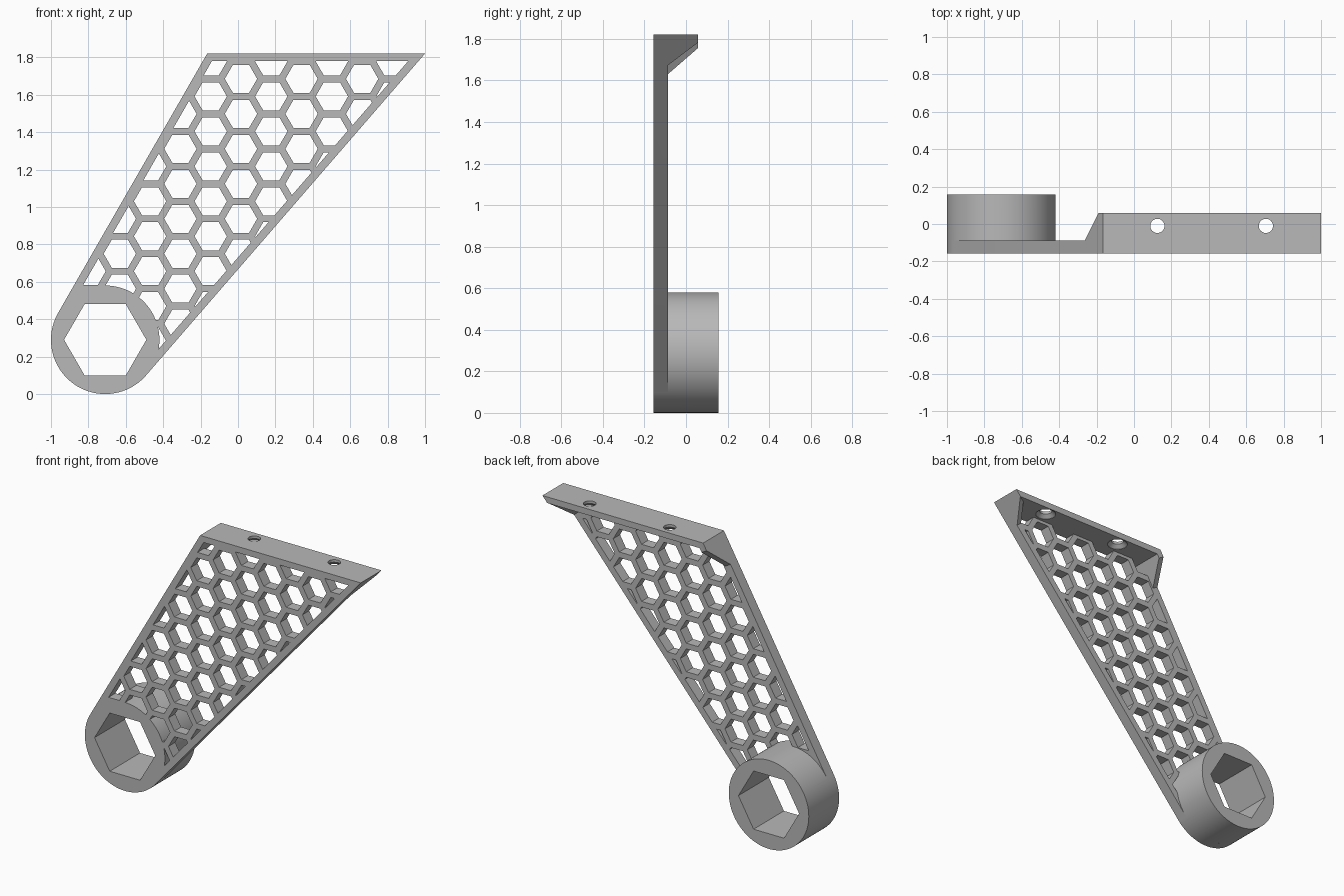
import bpy, bmesh, math
from mathutils import Vector

cube = bpy.data.objects.get("Cube")
if cube:
    bpy.data.objects.remove(cube)

FRONT, PLATE_BACK, FLANGE_BACK, RING_BACK = -0.157, -0.087, 0.058, 0.157
TOP, RIM, BORDER = 1.82, 0.04, 0.042
CENTER, RADIUS, BORE = Vector((-0.71, 0.29)), 0.29, 0.22
CORNERS = [Vector((-0.165, TOP)), Vector((1.0, TOP))]

grey = bpy.data.materials.new("grey plastic")
grey.use_nodes = True
color = (0.48, 0.48, 0.48, 1)
grey.diffuse_color = color
grey.node_tree.nodes["Principled BSDF"].inputs["Base Color"].default_value = color


def finish(name, bm):
    bmesh.ops.recalc_face_normals(bm, faces=bm.faces)
    mesh = bpy.data.meshes.new(name)
    bm.to_mesh(mesh)
    bm.free()
    mesh.materials.append(grey)
    obj = bpy.data.objects.new(name, mesh)
    bpy.context.collection.objects.link(obj)
    return obj


def loft(bm, a, b):
    """Closed solid between two matching loops."""
    a, b = [bm.verts.new(p) for p in a], [bm.verts.new(p) for p in b]
    bm.faces.new(a)
    bm.faces.new(b[::-1])
    for i in range(len(a)):
        j = (i + 1) % len(a)
        bm.faces.new((a[i], b[i], b[j], a[j]))


def prisms(name, outlines, y0, y1):
    bm = bmesh.new()
    for pts in outlines:
        loft(bm, [(p[0], y0, p[1]) for p in pts], [(p[0], y1, p[1]) for p in pts])
    return finish(name, bm)


def arc(c, r, a0, a1, n):
    angles = [a0 + (a1 - a0) * i / n for i in range(n + 1)]
    return [c + r * Vector((math.cos(a), math.sin(a))) for a in angles]


def ngon(c, r, n):
    return arc(c, r, 0, math.tau, n)[:-1]


def clip(poly, point, normal):
    """Keep the part of a polygon on the normal's side of a line."""
    out = []
    for i, p in enumerate(poly):
        q = poly[(i + 1) % len(poly)]
        dp, dq = (p - point).dot(normal), (q - point).dot(normal)
        if dp >= 0:
            out.append(p)
        if dp * dq < 0:
            out.append(p.lerp(q, dp / (dp - dq)))
    return out


def area(poly):
    return abs(sum(p.cross(poly[i - 1]) for i, p in enumerate(poly))) / 2 if len(poly) > 2 else 0


def combine(target, other, operation):
    mod = target.modifiers.new(operation, "BOOLEAN")
    mod.operation, mod.solver, mod.object = operation, "EXACT", other
    other.hide_render = True


# Plate outline: two top corners joined by tangents to the round end
angles = []
for corner, side in zip(CORNERS, (1, -1)):
    v = corner - CENTER
    angles.append(math.atan2(v.y, v.x) + side * math.acos(RADIUS / v.length))
outline = arc(CENTER, RADIUS, angles[0], angles[1] + math.tau, 40) + CORNERS[::-1]
bracket = prisms("bracket", [outline], FRONT, PLATE_BACK)

# Sloping side edges: corner, direction down the edge, inward normal
edges = []
for corner, a in zip(CORNERS, angles):
    inward = -Vector((math.cos(a), math.sin(a)))
    down = Vector((-inward.y, inward.x))
    edges.append((corner, down if down.y < 0 else -down, inward))

# Honeycomb openings trimmed by the border
PITCH = 0.187
cells = []
for col in range(-7, 7):
    for row in range(-1, 11):
        c = Vector((0.016 + col * PITCH * math.sqrt(0.75),
                    1.685 + PITCH * (1 - row - (col % 2) / 2)))
        if (c - CENTER).length < 0.19:
            continue
        cell = ngon(c, 0.0865, 6)
        for corner, down, inward in edges:
            cell = clip(cell, corner + inward * BORDER, inward)
        cell = clip(cell, Vector((0, TOP - RIM)), Vector((0, -1)))
        if area(cell) > 0.0002:
            cells.append(cell)
combine(bracket, prisms("honeycomb_cutter", cells, FRONT - 0.1, 0), "DIFFERENCE")

# Deep round socket
combine(bracket, prisms("socket", [ngon(CENTER, RADIUS, 96)], FRONT, RING_BACK), "UNION")

# Mounting flange along the top
slab = clip(outline, Vector((0, TOP - RIM)), Vector((0, 1)))
combine(bracket, prisms("flange", [slab], FRONT, FLANGE_BACK), "UNION")

# Gusset wall at each end of the flange, sloping along the plate edge
for name, (corner, down, inward) in zip(("right_gusset", "left_gusset"), edges):
    y0, tip = PLATE_BACK - 0.03, 0.05
    loops = []
    for offset in (0, BORDER):
        start = corner + inward * offset
        top = -inward.y * offset / down.y
        profile = [(top, y0), (top, FLANGE_BACK), (tip, FLANGE_BACK),
                   (tip + FLANGE_BACK - y0, y0)]
        pts = [(start + down * s, y) for s, y in profile]
        loops.append([(p.x, y, p.y) for p, y in pts])
    bm = bmesh.new()
    loft(bm, *loops)
    combine(bracket, finish(name, bm), "UNION")

# Hexagonal bore through the socket
combine(bracket, prisms("bore_cutter", [ngon(CENTER, BORE, 6)], -0.3, 0.3), "DIFFERENCE")

# Screw holes, countersunk from below
for i, x in enumerate((0.125, 0.705)):
    bm = bmesh.new()
    rings = []
    for r, z in ((0.062, 1.77), (0.062, 1.782), (0.038, 1.803), (0.038, 1.85)):
        rings.append([bm.verts.new((x + p.x, p.y - 0.01, z)) for p in ngon(Vector((0, 0)), r, 32)])
    for lower, upper in zip(rings, rings[1:]):
        for k in range(32):
            bm.faces.new((lower[k - 1], lower[k], upper[k], upper[k - 1]))
    bm.faces.new(rings[0])
    bm.faces.new(rings[-1])
    combine(bracket, finish(f"screw_cutter_{i}", bm), "DIFFERENCE")

# Bake the solid and drop the helper parts
graph = bpy.context.evaluated_depsgraph_get()
solid = bpy.data.meshes.new_from_object(bracket.evaluated_get(graph))
helpers = [m.object for m in bracket.modifiers]
bracket.modifiers.clear()
bracket.data = solid
for helper in helpers:
    bpy.data.objects.remove(helper)
solid.materials.clear()
solid.materials.append(grey)
solid.polygons.foreach_set("material_index", [0] * len(solid.polygons))

bpy.ops.object.select_all(action="DESELECT")
bracket.select_set(True)
bpy.context.view_layer.objects.active = bracket
bpy.ops.object.shade_smooth_by_angle(angle=math.radians(30))
